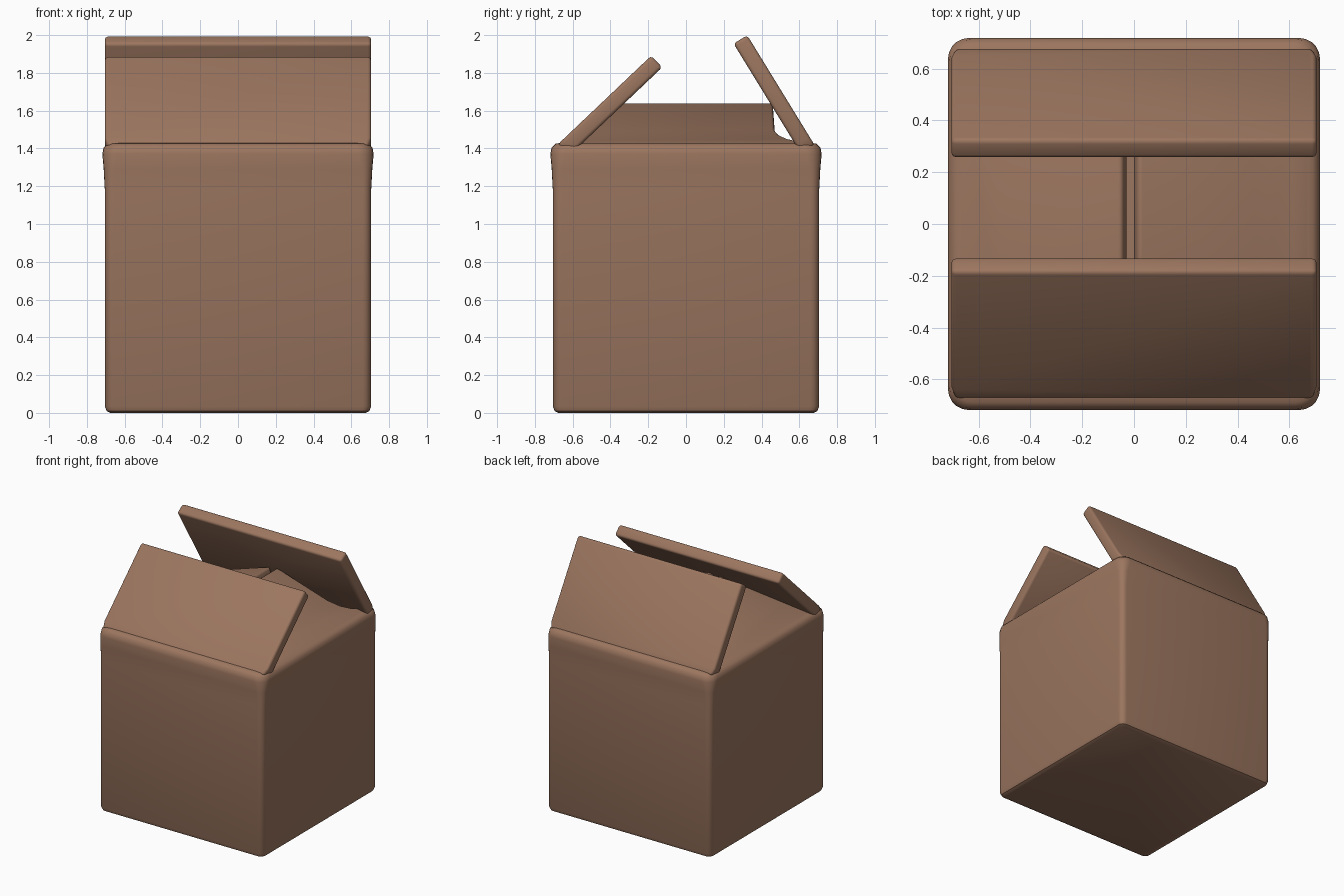
import bpy, bmesh, math
from mathutils import Vector

if "Cube" in bpy.data.objects:
    bpy.data.objects.remove(bpy.data.objects["Cube"])

card = bpy.data.materials.new("cardboard brown")
card.diffuse_color = (0.33, 0.18, 0.115, 1)
card.use_nodes = True
card.node_tree.nodes["Principled BSDF"].inputs["Base Color"].default_value = card.diffuse_color


def finish(name, bm, bevel=0.0):
    bmesh.ops.recalc_face_normals(bm, faces=bm.faces)
    me = bpy.data.meshes.new(name)
    bm.to_mesh(me)
    bm.free()
    me.materials.append(card)
    ob = bpy.data.objects.new(name, me)
    bpy.context.collection.objects.link(ob)
    bpy.ops.object.select_all(action='DESELECT')
    ob.select_set(True)
    bpy.context.view_layer.objects.active = ob
    if bevel:
        m = ob.modifiers.new("soft edges", 'BEVEL')
        m.width, m.segments = bevel, 3
        m.limit_method, m.angle_limit = 'ANGLE', math.radians(40)
        bpy.ops.object.modifier_apply(modifier=m.name)
    bpy.ops.object.shade_smooth_by_angle(angle=math.radians(40))
    return ob


def ring(bm, half, radius, z):
    # rounded square loop
    vs = []
    for q in range(4):
        cx, cy = [(1, 1), (-1, 1), (-1, -1), (1, -1)][q]
        for i in range(6):
            a = math.pi / 2 * (q + i / 5)
            vs.append(bm.verts.new((cx * (half - radius) + radius * math.cos(a),
                                    cy * (half - radius) + radius * math.sin(a), z)))
    return vs


# Hollow box body, slightly swollen under the folds
bm = bmesh.new()
profile = [(0.675, 0.03, 0), (0.695, 0.04, 0.01), (0.705, 0.045, 0.035),
           (0.705, 0.045, 1.18), (0.711, 0.055, 1.29), (0.718, 0.08, 1.37),
           (0.712, 0.08, 1.405), (0.69, 0.07, 1.425), (0.66, 0.06, 1.43),
           (0.635, 0.04, 1.40), (0.63, 0.03, 1.36), (0.63, 0.03, 0.08)]
loops = [ring(bm, *p) for p in profile]
for a, b in zip(loops, loops[1:]):
    for i in range(len(a)):
        j = (i + 1) % len(a)
        bm.faces.new((a[i], a[j], b[j], b[i]))
bm.faces.new(loops[0])
bm.faces.new(loops[-1])
finish("box_body", bm)


def flap(name, base, tip, outline, thick, axis):
    # outline: (fraction from fold to tip, position along the fold)
    base, tip = Vector(base), Vector(tip)
    along = Vector(axis)
    n = (tip - base).cross(along).normalized() * thick / 2
    bm = bmesh.new()
    lo, hi = [[bm.verts.new(base + (tip - base) * t + along * w + s * n)
               for t, w in outline] for s in (-1, 1)]
    bm.faces.new(lo)
    bm.faces.new(hi)
    for i in range(len(lo)):
        j = (i + 1) % len(lo)
        bm.faces.new((lo[i], lo[j], hi[j], hi[i]))
    finish(name, bm, 0.018)


# Front and back flaps, raised above the box
wide = [(0, -0.69), (0.08, -0.705), (1, -0.705), (1, 0.705), (0.08, 0.705), (0, 0.69)]
flap("front_flap", (0, -0.65, 1.39), (0, -0.155, 1.86), wide, 0.085, (1, 0, 0))
flap("back_flap", (0, 0.645, 1.395), (0, 0.288, 1.977), wide, 0.085, (1, 0, 0))

# Side flaps folded in to meet along the middle, cut back at their corners
side = [(0, -0.66), (0.1, -0.58), (0.3, -0.53), (1, -0.42), (1, 0.46),
        (0.36, 0.47), (0.23, 0.495), (0.14, 0.54), (0.08, 0.6), (0, 0.66)]
flap("right_flap", (0.675, 0, 1.39), (0.005, 0, 1.61), side, 0.07, (0, 1, 0))
flap("left_flap", (-0.675, 0, 1.39), (-0.035, 0, 1.60), side, 0.07, (0, 1, 0))
